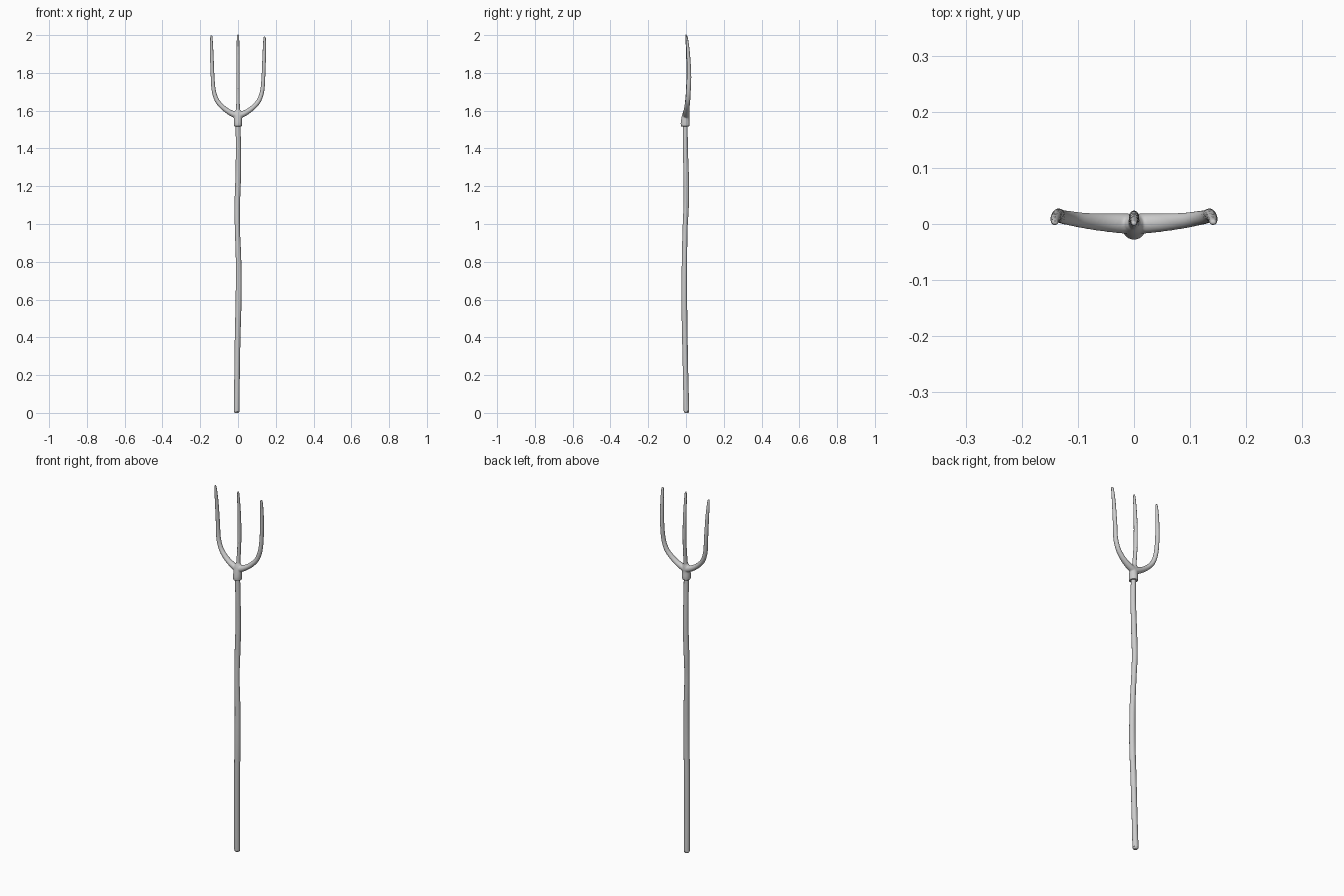
import bpy, bmesh, math
from mathutils import Vector


def spline(pts, steps):
    # Catmull-Rom through rows of (x, y, z, in-plane radius, depth radius)
    p = [pts[0]] + pts + [pts[-1]]
    out = []
    for i in range(1, len(p) - 2):
        for s in range(steps):
            t = s / steps
            out.append([0.5 * (2 * b + (c - a) * t + (2 * a - 5 * b + 4 * c - d) * t * t
                               + (3 * b - a - 3 * c + d) * t ** 3)
                        for a, b, c, d in zip(*p[i - 1:i + 3])])
    return out + [list(pts[-1])]


def tube(bm, pts, sides, steps=5):
    rows = spline(pts, steps)
    c = [Vector(r[:3]) for r in rows]
    rings = []
    for i, r in enumerate(rows):
        t = (c[min(i + 1, len(c) - 1)] - c[max(i - 1, 0)]).normalized()
        u = Vector((0, 1, 0)).cross(t).normalized()
        v = t.cross(u)
        rings.append([bm.verts.new(c[i] + u * r[3] * math.cos(a) + v * r[4] * math.sin(a))
                      for a in (2 * math.pi * k / sides for k in range(sides))])
    for a, b in zip(rings, rings[1:]):
        for k in range(sides):
            n = (k + 1) % sides
            bm.faces.new((a[k], a[n], b[n], b[k]))
    bm.faces.new(rings[0][::-1])
    bm.faces.new(rings[-1])


def finish(bm, name):
    bmesh.ops.recalc_face_normals(bm, faces=bm.faces)
    me = bpy.data.meshes.new(name)
    bm.to_mesh(me)
    bm.free()
    for f in me.polygons:
        f.use_smooth = True
    ob = bpy.data.objects.new(name, me)
    bpy.context.collection.objects.link(ob)
    return ob


# Slightly crooked wooden handle with a rounded butt
bm = bmesh.new()
tube(bm, [(-.007, .003, 0, .009, .009), (-.007, .003, .006, .014, .014),
          (-.007, .002, .03, .015, .015), (-.005, -.002, .2, .0145, .0145),
          (-.002, -.006, .4, .015, .015), (.003, -.009, .6, .0155, .0155),
          (.003, -.008, .8, .0145, .0145), (-.003, -.005, .97, .0135, .0135),
          (-.004, .001, 1.1, .0145, .0145), (.001, .001, 1.25, .0145, .0145),
          (.002, -.003, 1.4, .0135, .0135), (0, -.004, 1.54, .013, .013)], 14)
finish(bm, "handle")

# Forged head: socket, middle tine and two curved outer tines, fused together
bm = bmesh.new()
tube(bm, [(0, -.004, 1.517, .021, .023), (0, -.004, 1.535, .022, .024),
          (0, -.003, 1.56, .022, .021), (0, 0, 1.585, .022, .018),
          (0, .002, 1.602, .014, .013)], 24)
tube(bm, [(0, 0, 1.57, .013, .014), (0, .004, 1.62, .010, .012),
          (0, .011, 1.70, .009, .012), (0, .013, 1.80, .009, .011),
          (0, .009, 1.90, .0085, .009), (0, .003, 1.98, .007, .006),
          (0, .001, 2.003, .005, .004)], 16)
for s, tip in ((-1, 1.999), (1, 1.992)):
    tube(bm, [(-.01 * s, 0, 1.572, .018, .018), (.02 * s, .001, 1.58, .017, .018),
              (.055 * s, .003, 1.598, .014, .016), (.088 * s, .006, 1.625, .013, .014),
              (.113 * s, .01, 1.658, .012, .013), (.129 * s, .013, 1.71, .011, .0125),
              (.135 * s, .016, 1.79, .010, .012), (.139 * s, .012, 1.90, .0095, .0095),
              (.141 * s, .005, 1.975, .0075, .007), (.141 * s, .002, tip, .005, .004)], 16)
head = finish(bm, "fork_head")
rm = head.modifiers.new("fuse", 'REMESH')
rm.mode = 'VOXEL'
rm.voxel_size = .0028
rm.use_smooth_shade = True
sm = head.modifiers.new("soften", 'SMOOTH')
sm.factor = .5
sm.iterations = 4
